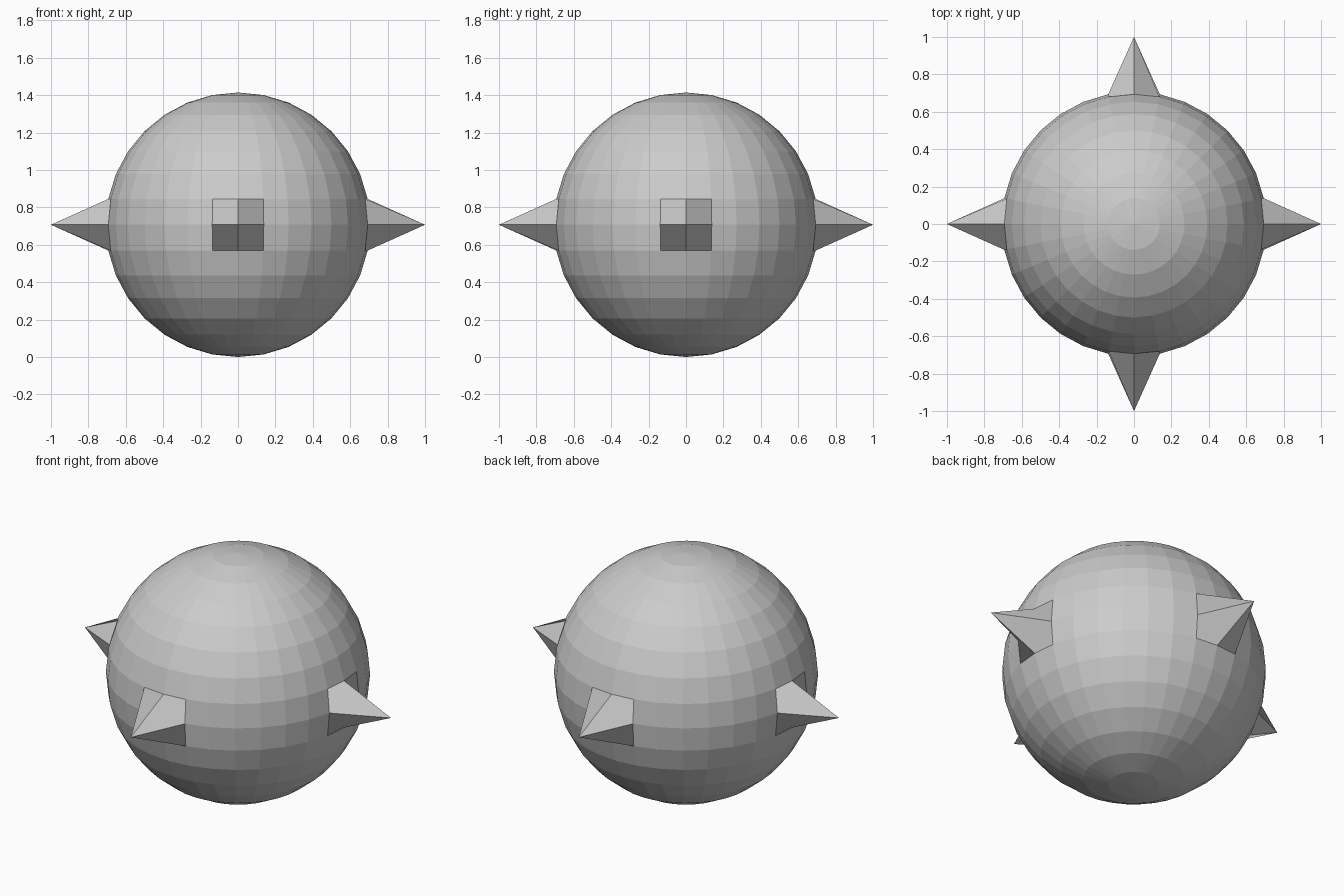
import bpy
import bmesh
from mathutils import Vector

RADIUS = 0.707
REACH = 1.0

cube = bpy.data.objects.get("Cube")
if cube:
    bpy.data.objects.remove(cube, do_unlink=True)

# Plain grey material
grey = bpy.data.materials.new("light_grey")
grey.use_nodes = True
colour = (0.6, 0.6, 0.6, 1.0)
grey.diffuse_color = colour
grey.node_tree.nodes["Principled BSDF"].inputs["Base Color"].default_value = colour

# Faceted ball
bm = bmesh.new()
bmesh.ops.create_uvsphere(bm, u_segments=32, v_segments=16, radius=RADIUS)


def pull_spike(direction):
    """Draw the equator vertex facing a direction out to a point."""
    tip = max(bm.verts, key=lambda v: v.co.dot(direction))
    side = Vector((0, 0, 1)).cross(direction)
    # Start each facet at its upper corner so all spikes fold alike
    for face in list(tip.link_faces):
        corners = list(face.verts)
        start = max(range(4), key=lambda i: corners[i].co.z - corners[i].co.dot(side))
        bm.faces.remove(face)
        bm.faces.new(corners[start:] + corners[:start])
    tip.co = direction * REACH


# Four spikes around the equator
for x, y in ((1, 0), (0, 1), (-1, 0), (0, -1)):
    pull_spike(Vector((x, y, 0)))

bm.normal_update()
for face in bm.faces:
    face.smooth = False

mesh = bpy.data.meshes.new("spiked_ball")
bm.to_mesh(mesh)
bm.free()
mesh.materials.append(grey)
ball = bpy.data.objects.new("spiked_ball", mesh)
ball.location.z = RADIUS
bpy.context.collection.objects.link(ball)
